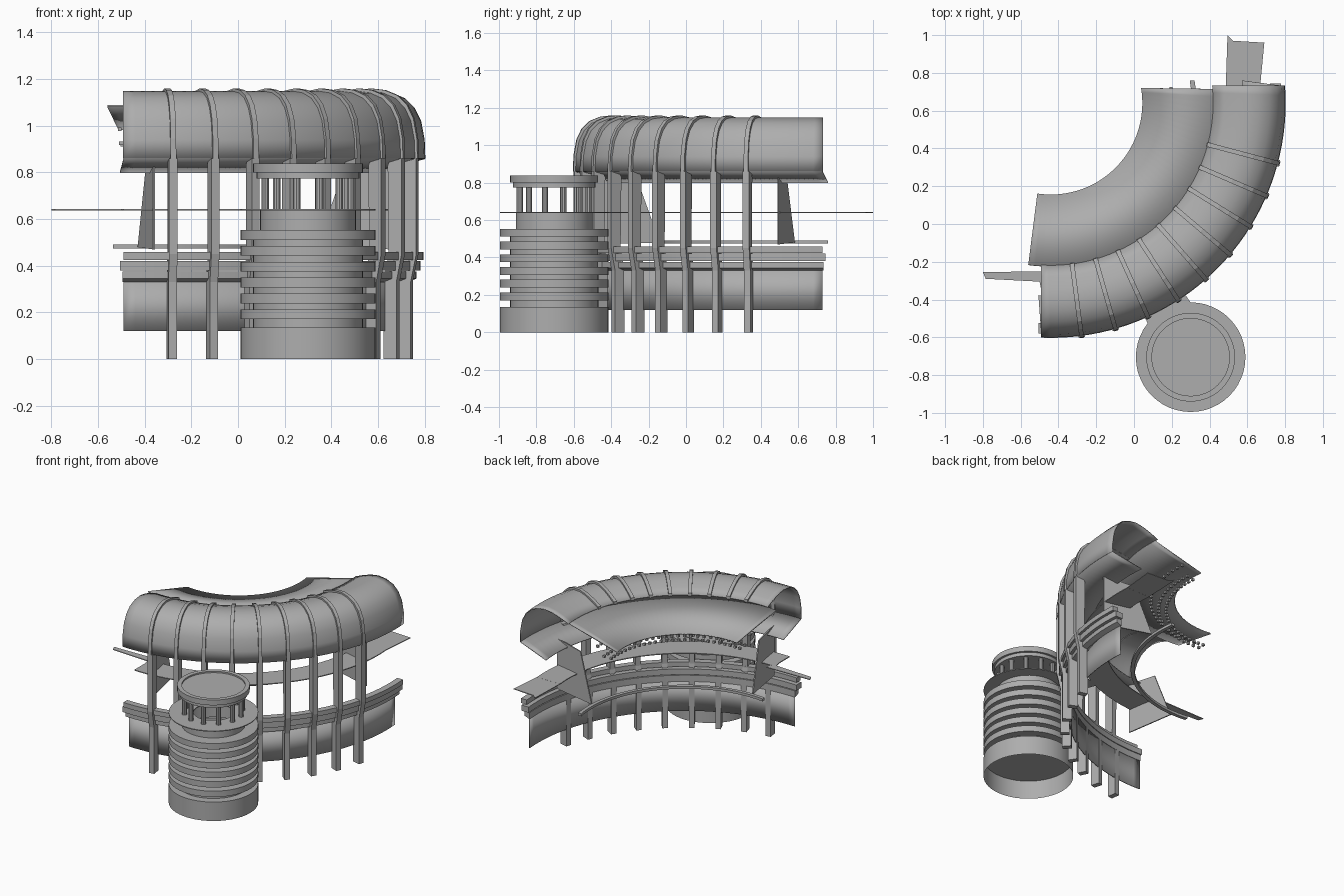
import bpy, bmesh
from math import sin, cos, asin, radians, degrees, pi

if "Cube" in bpy.data.objects:
    bpy.data.objects.remove(bpy.data.objects["Cube"])

CX, CY = -0.44, 0.64      # centre of the curved building
TX, TY = 0.30, -0.705     # centre of the round tower

GREY = bpy.data.materials.new("mid_grey")
GREY.diffuse_color = (0.42, 0.42, 0.42, 1)
GREY.use_nodes = True
GREY.node_tree.nodes["Principled BSDF"].inputs["Base Color"].default_value = GREY.diffuse_color


def polar(r, deg, z):
    a = radians(deg)
    return (CX + r * cos(a), CY + r * sin(a), z)


def finish(name, bm, smooth=True, thickness=0):
    bmesh.ops.recalc_face_normals(bm, faces=bm.faces)
    me = bpy.data.meshes.new(name)
    bm.to_mesh(me)
    bm.free()
    me.materials.append(GREY)
    ob = bpy.data.objects.new(name, me)
    bpy.context.collection.objects.link(ob)
    if thickness:
        mod = ob.modifiers.new("thickness", 'SOLIDIFY')
        mod.thickness = thickness
        mod.offset = 0
    if smooth:
        bpy.ops.object.select_all(action='DESELECT')
        ob.select_set(True)
        bpy.context.view_layer.objects.active = ob
        bpy.ops.object.shade_smooth_by_angle(angle=radians(30))
    return ob


def sweep(name, profile, d0, d1, steps=40, closed=False, thickness=0):
    """Sweep an (r, z) profile through a quarter circle; each end runs on
    straight past it by d0 (left) or d1 (right): one length or one per point."""
    n = len(profile)
    d0 = d0 if isinstance(d0, list) else [d0] * n
    d1 = d1 if isinstance(d1, list) else [d1] * n
    bm = bmesh.new()
    rows = []
    for i in range(steps + 1):
        row = []
        for (r, z), p, q in zip(profile, d0, d1):
            a0, a1 = -90 - degrees(asin(p / r)), degrees(asin(q / r))
            row.append(bm.verts.new(polar(r, a0 + (a1 - a0) * i / steps, z)))
        rows.append(row)
    for p, q in zip(rows, rows[1:]):
        for j in range(n if closed else n - 1):
            k = (j + 1) % n
            bm.faces.new((p[j], q[j], q[k], p[k]))
    if closed:
        bm.faces.new(rows[0])
        bm.faces.new(rows[-1])
    return finish(name, bm, True, thickness)


def rect(r0, r1, z0, z1):
    return [(r0, z0), (r1, z0), (r1, z1), (r0, z1)]


def slab(name, outline, deg, width):
    """Extrude an (r, z) outline sideways at a given angle."""
    bm = bmesh.new()
    a = radians(deg)
    sides = []
    for s in (-0.5, 0.5):
        dx, dy = -sin(a) * width * s, cos(a) * width * s
        vs = []
        for r, z in outline:
            x, y, _ = polar(r, deg, z)
            vs.append(bm.verts.new((x + dx, y + dy, z)))
        sides.append(vs)
    n = len(outline)
    for j in range(n):
        k = (j + 1) % n
        bm.faces.new((sides[0][j], sides[0][k], sides[1][k], sides[1][j]))
    bm.faces.new(sides[0])
    bm.faces.new(sides[1])
    return finish(name, bm, False)


def sheet(name, points, thickness):
    bm = bmesh.new()
    bm.faces.new([bm.verts.new(p) for p in points])
    return finish(name, bm, False, thickness)


def lathe(name, profile, steps=48, closed=False):
    """Turn an (r, z) profile around the tower axis."""
    bm = bmesh.new()
    rows = []
    for i in range(steps):
        a = 2 * pi * i / steps
        rows.append([bm.verts.new((TX + r * cos(a), TY + r * sin(a), z)) for r, z in profile])
    n = len(profile)
    for i in range(steps):
        p, q = rows[i], rows[(i + 1) % steps]
        for j in range(n if closed else n - 1):
            k = (j + 1) % n
            bm.faces.new((p[j], q[j], q[k], p[k]))
    bmesh.ops.remove_doubles(bm, verts=bm.verts, dist=1e-5)
    return finish(name, bm)


# Curved roof shell, sloping soffit and inner canopy
ROOF = [(1.24, 0.86), (1.237, 0.94), (1.222, 1.02), (1.195, 1.075), (1.155, 1.115),
        (1.10, 1.138), (1.04, 1.145), (0.98, 1.135), (0.92, 1.115), (0.86, 1.09)]
sweep("roof_shell", ROOF, 0.052, 0.093, thickness=0.006)
sweep("roof_soffit", [(1.24, 0.86), (1.02, 0.80)], [0.05, 0.066], [0.09, 0.12], thickness=0.006)
sweep("canopy", [(0.865, 1.085), (0.485, 0.985)], [0.12, 0.072], [0.075, 0.08], thickness=0.008)

# Posts and roof ribs
POST = [(1.165, 0), (1.225, 0), (1.225, 0.33), (1.25, 0.45), (1.25, 0.86),
        (1.20, 0.86), (1.185, 0.83), (1.19, 0.45), (1.165, 0.33)]
outer = [(r + 0.014 * (r - 0.95) / 0.29, z + 0.015 * min(1, (z - 0.86) / 0.2)) for r, z in ROOF]
inner = [(r - 0.006, z - 0.006) for r, z in reversed(ROOF)]
for i in range(9):
    deg = -82.5 + i * 8.46
    slab(f"post_{i + 1}", POST, deg, 0.036)
    slab(f"rib_{i + 1}", outer + inner, deg, 0.024)

# Lower wall with stepped cornice
sweep("lower_wall", [(1.17, 0.12), (1.17, 0.33)], 0.05, 0.09, thickness=0.006)
sweep("cornice_flare", [(1.165, 0.33), (1.205, 0.345), (1.205, 0.375), (1.165, 0.375)],
      0.055, 0.095, closed=True)
sweep("cornice_lower", rect(1.165, 1.222, 0.38, 0.42), 0.065, 0.105, closed=True)
sweep("cornice_upper", rect(1.19, 1.235, 0.425, 0.458), 0.05, 0.09, closed=True)

# Inner rail and open deck with end wings and bridge
sweep("inner_rail", rect(0.745, 0.77, 0.474, 0.492), 0.095, 0.12, closed=True)
DZ = 0.64
sweep("deck", rect(0.93, 1.11, DZ - 0.003, DZ + 0.003), 0.05, 0.09, closed=True)
sheet("deck_wing_right", [(0.485, 0.70, DZ), (0.495, 1.0, DZ), (0.525, 0.97, DZ),
                          (0.69, 0.96, DZ), (0.665, 0.70, DZ)], 0.005)
sheet("deck_wing_left", [(-0.46, -0.25, DZ), (-0.80, -0.255, DZ), (-0.785, -0.29, DZ),
                         (-0.50, -0.305, DZ), (-0.47, -0.45, DZ)], 0.005)
sheet("bridge", [(0.0, -0.35, DZ), (0.09, -0.57, DZ), (0.16, -0.60, DZ),
                 (0.32, -0.49, DZ), (0.31, -0.43, DZ), (0.24, -0.33, DZ)], 0.005)

# Tapered screen panels near both ends
for side, mid, sgn in (("right", -44, 1), ("left", -49.5, -1)):
    sheet(f"end_panel_{side}", [polar(1.12, mid + sgn * 36.4, 0.47),
                                polar(1.12, mid + sgn * 36.4, 0.83),
                                polar(0.90, mid + sgn * 37.5, 0.81),
                                polar(0.78, mid + sgn * 39.5, 0.48)], 0.008)

# Lamp rows hung below the canopy
for row, (r, z) in enumerate(((0.54, 0.92), (0.59, 0.925), (0.64, 0.985))):
    bm = bmesh.new()
    for i in range(26):
        v = bmesh.ops.create_cube(bm, size=0.016)["verts"]
        bmesh.ops.translate(bm, verts=v, vec=polar(r, -96 + i * 4.12, z))
    finish(f"lamps_{row + 1}", bm, False)

# Round tower: base with closed ceiling, core, stacked rings
lathe("tower_core", [(0.29, 0), (0.29, 0.135), (0.235, 0.135), (0.235, 0.54),
                     (0.205, 0.54), (0.205, 0.637)])
lathe("tower_base_ceiling", [(0, 0.13), (0.288, 0.13)])
for i in range(6):
    z = 0.553 - 0.068 * i
    lathe(f"tower_ring_{i + 1}", rect(0.205, 0.29, z - 0.042, z), closed=True)
lathe("tower_deck", rect(0.13, 0.29, DZ - 0.003, DZ + 0.003), closed=True)

# Tower lantern: columns and cap with raised rim
bm = bmesh.new()
for i in range(12):
    a = 2 * pi * (i + 0.5) / 12
    g = bmesh.ops.create_cone(bm, cap_ends=True, segments=10, radius1=0.017,
                              radius2=0.017, depth=0.14)["verts"]
    bmesh.ops.translate(bm, verts=g, vec=(TX + 0.19 * cos(a), TY + 0.19 * sin(a), 0.71))
finish("tower_columns", bm)
lathe("tower_cap", [(0, 0.775), (0.22, 0.775), (0.22, 0.80), (0.235, 0.80), (0.235, 0.838),
                    (0.205, 0.838), (0.205, 0.828), (0, 0.828)])
